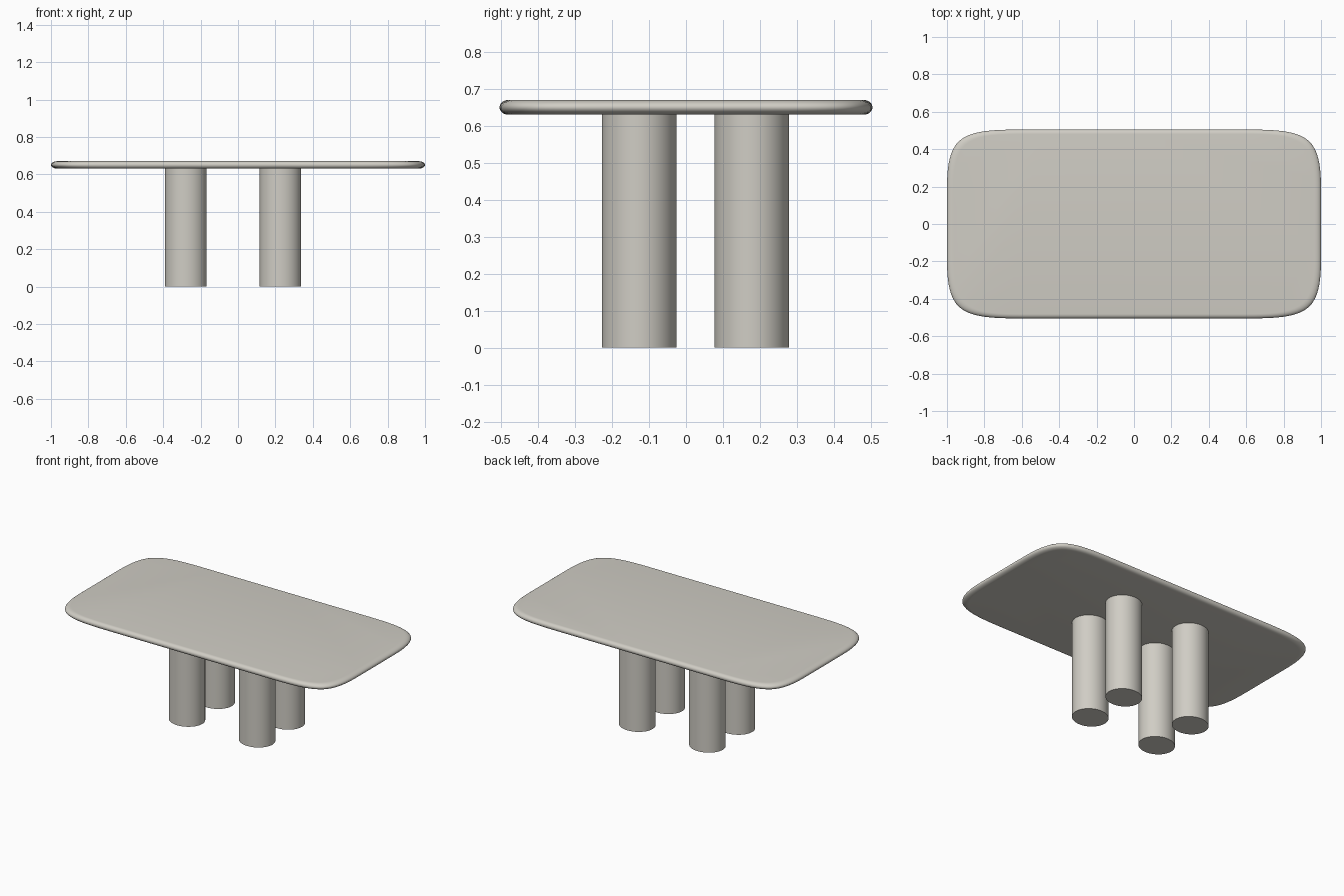
import bpy, bmesh, math

if "Cube" in bpy.data.objects:
    bpy.data.objects.remove(bpy.data.objects["Cube"])

stone = bpy.data.materials.new("warm_grey_stone")
stone.diffuse_color = (0.63, 0.61, 0.555, 1)
stone.use_nodes = True
stone.node_tree.nodes["Principled BSDF"].inputs["Base Color"].default_value = stone.diffuse_color


def finish(bm, name):
    bmesh.ops.recalc_face_normals(bm, faces=bm.faces)
    mesh = bpy.data.meshes.new(name)
    bm.to_mesh(mesh)
    bm.free()
    obj = bpy.data.objects.new(name, mesh)
    bpy.context.collection.objects.link(obj)
    mesh.materials.append(stone)
    bpy.ops.object.select_all(action='DESELECT')
    obj.select_set(True)
    bpy.context.view_layer.objects.active = obj
    bpy.ops.object.shade_smooth_by_angle(angle=math.radians(35))
    return obj


def spline_outline(points, steps=10):
    """Closed uniform cubic B-spline through a control polygon."""
    out, n = [], len(points)
    for i in range(n):
        p = [points[(i + k) % n] for k in range(4)]
        for s in range(steps):
            t = s / steps
            w = ((1 - t) ** 3, 3 * t**3 - 6 * t**2 + 4,
                 -3 * t**3 + 3 * t**2 + 3 * t + 1, t**3)
            out.append(tuple(sum(w[k] * p[k][a] for k in range(4)) / 6
                             for a in (0, 1)))
    return out


# Table top: soft-cornered outline lofted through a rounded edge profile
X, Y, H, K = 1.0, 0.505, 0.40, 0.36
Z, HALF = 0.651, 0.02
corners = [(X, -Y + K), (X, Y - K), (X, Y), (X - H, Y),
           (0, Y), (-X + H, Y), (-X, Y), (-X, Y - K)]
control = corners + [(-X, -Y + K), (-X, -Y), (-X + H, -Y),
                     (0, -Y), (X - H, -Y), (X, -Y)]
outline = spline_outline(control)
bm = bmesh.new()
rings = []
for i in range(13):
    a = -math.pi / 2 + math.pi * i / 12
    inset = 1 - math.cos(a)
    sx, sy = 1 - 0.035 * inset, 1 - 0.024 * inset / Y
    rings.append([bm.verts.new((x * sx, y * sy, Z + HALF * math.sin(a)))
                  for x, y in outline])
n = len(outline)
for low, high in zip(rings, rings[1:]):
    for j in range(n):
        k = (j + 1) % n
        bm.faces.new((low[j], low[k], high[k], high[j]))
bm.faces.new(rings[-1])
bm.faces.new(rings[0][::-1])
finish(bm, "table_top")

# Four slightly oval column legs
LEG_H = 0.635
for side, x in (("left", -0.279), ("right", 0.227)):
    for end, y in (("front", -0.127), ("back", 0.178)):
        bm = bmesh.new()
        bmesh.ops.create_cone(bm, cap_ends=True, segments=64,
                              radius1=1, radius2=1, depth=LEG_H)
        bmesh.ops.scale(bm, vec=(0.111, 0.101, 1), verts=bm.verts)
        leg = finish(bm, f"{end}_{side}_leg")
        leg.location = (x, y, LEG_H / 2)
